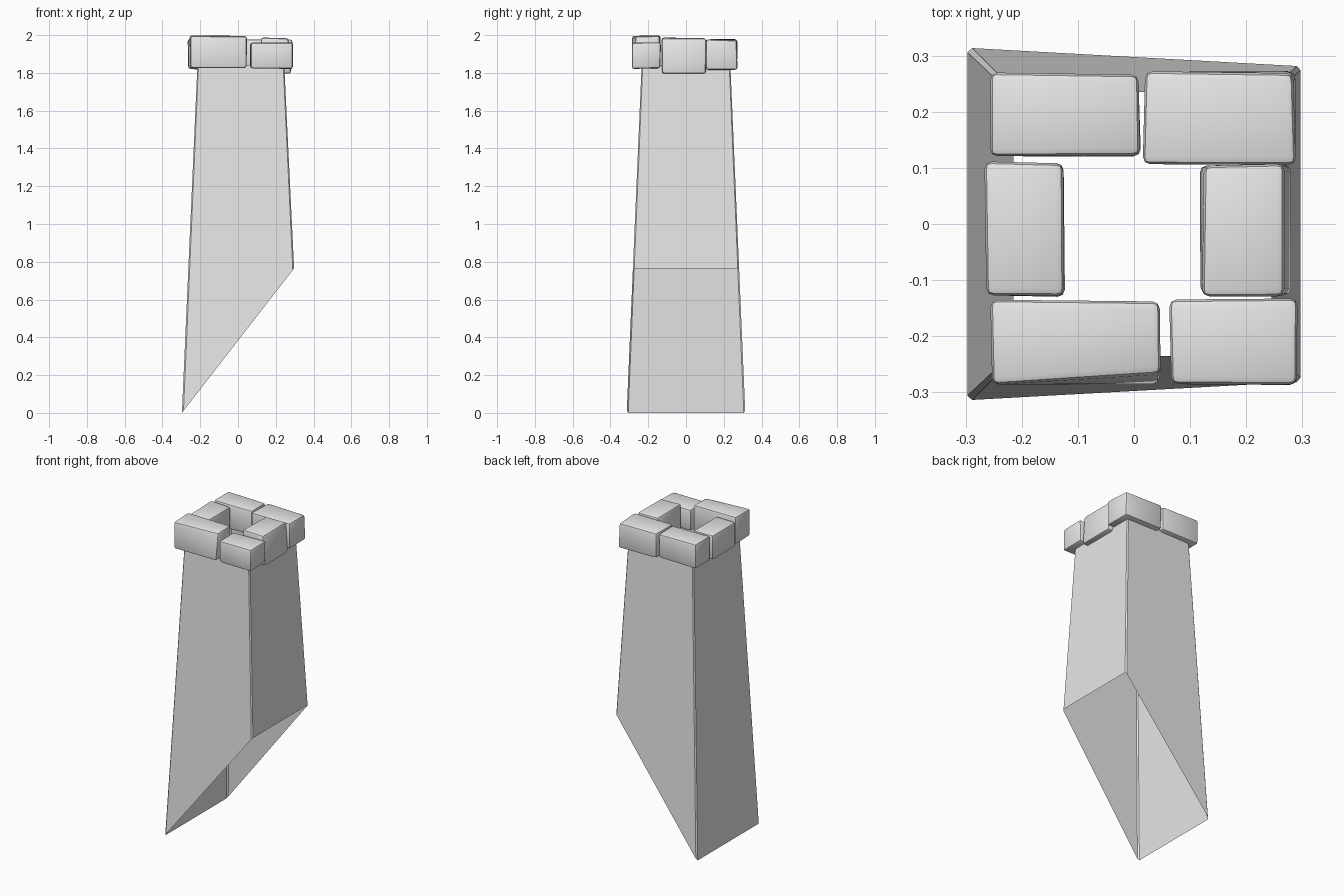
import bpy, bmesh, math, random
from mathutils import Vector

if "Cube" in bpy.data.objects:
    bpy.data.objects.remove(bpy.data.objects["Cube"])

random.seed(4)
stone = bpy.data.materials.new("grey_stone")
stone.diffuse_color = (0.8, 0.8, 0.8, 1)
stone.use_nodes = True
stone.node_tree.nodes["Principled BSDF"].inputs["Base Color"].default_value = stone.diffuse_color


def finish(name, bm, smooth):
    bmesh.ops.recalc_face_normals(bm, faces=bm.faces)
    me = bpy.data.meshes.new(name)
    bm.to_mesh(me)
    bm.free()
    me.materials.append(stone)
    ob = bpy.data.objects.new(name, me)
    bpy.context.collection.objects.link(ob)
    if smooth:
        for p in me.polygons:
            p.use_smooth = True
        me.set_sharp_from_angle(angle=math.radians(40))
    return ob


def ring(x0, x1, y, c):
    # rectangle with small chamfered corners
    return [(x0 + c, -y), (x1 - c, -y), (x1, -y + c), (x1, y - c),
            (x1 - c, y), (x0 + c, y), (x0, y - c), (x0, -y + c)]


# chimney shaft: open tapered shell, foot cut along the roof slope
H, LEFT = 1.84, -0.297
k = 0.765 / 0.594
bm = bmesh.new()
low, high = [], []
for (xb, yb), (xt, yt) in zip(ring(LEFT, 0.334, 0.314, 0.008),
                              ring(-0.215, 0.245, 0.235, 0.006)):
    b, t = Vector((xb, yb, 0)), Vector((xt, yt, H))
    f = k * (xb - LEFT) / (H - k * (xt - xb))
    low.append(bm.verts.new(b.lerp(t, f)))
    high.append(bm.verts.new(t))
for i in range(8):
    j = (i + 1) % 8
    bm.faces.new((low[i], low[j], high[j], high[i]))
finish("chimney_shaft", bm, False)


# crown stones: rounded, slightly uneven blocks
def block(name, x, y, z, shifts=()):
    bm = bmesh.new()
    bmesh.ops.create_cube(bm, size=1)
    for v in bm.verts:
        sx, sy, sz = (1 if c > 0 else -1 for c in v.co)
        v.co = Vector((x[sx > 0], y[sy > 0], z[sz > 0]))
        # only move corners inwards so the overall size holds
        v.co -= Vector((sx, sy, sz)) * random.uniform(0, 0.006)
        for key, move in shifts:
            if all(a == 0 or a == b for a, b in zip(key, (sx, sy, sz))):
                v.co += Vector(move)
    bmesh.ops.bevel(bm, geom=bm.edges[:], offset=0.013, segments=2,
                    profile=0.5, affect='EDGES', clamp_overlap=True)
    finish(name, bm, True)


block("crown_stone_back_left", (-0.257, 0.013), (0.120, 0.271), (1.82, 1.98))
block("crown_stone_back_right", (0.014, 0.289), (0.105, 0.274), (1.815, 1.978),
      [((-1, 1, 0), (0.004, 0, 0))])
block("crown_stone_left", (-0.268, -0.121), (-0.132, 0.113), (1.815, 1.98))
block("crown_stone_right", (0.113, 0.284), (-0.130, 0.108), (1.793, 1.988),
      [((1, 0, 1), (-0.016, 0, -0.004)), ((-1, 0, 1), (0.008, 0, 0))])
block("crown_stone_front_left", (-0.258, 0.051), (-0.292, -0.133), (1.82, 2.001),
      [((1, -1, 1), (0, 0.022, -0.004))])
block("crown_stone_front_right", (0.060, 0.292), (-0.288, -0.132), (1.82, 1.962),
      [((-1, -1, 0), (0.004, 0, 0))])
